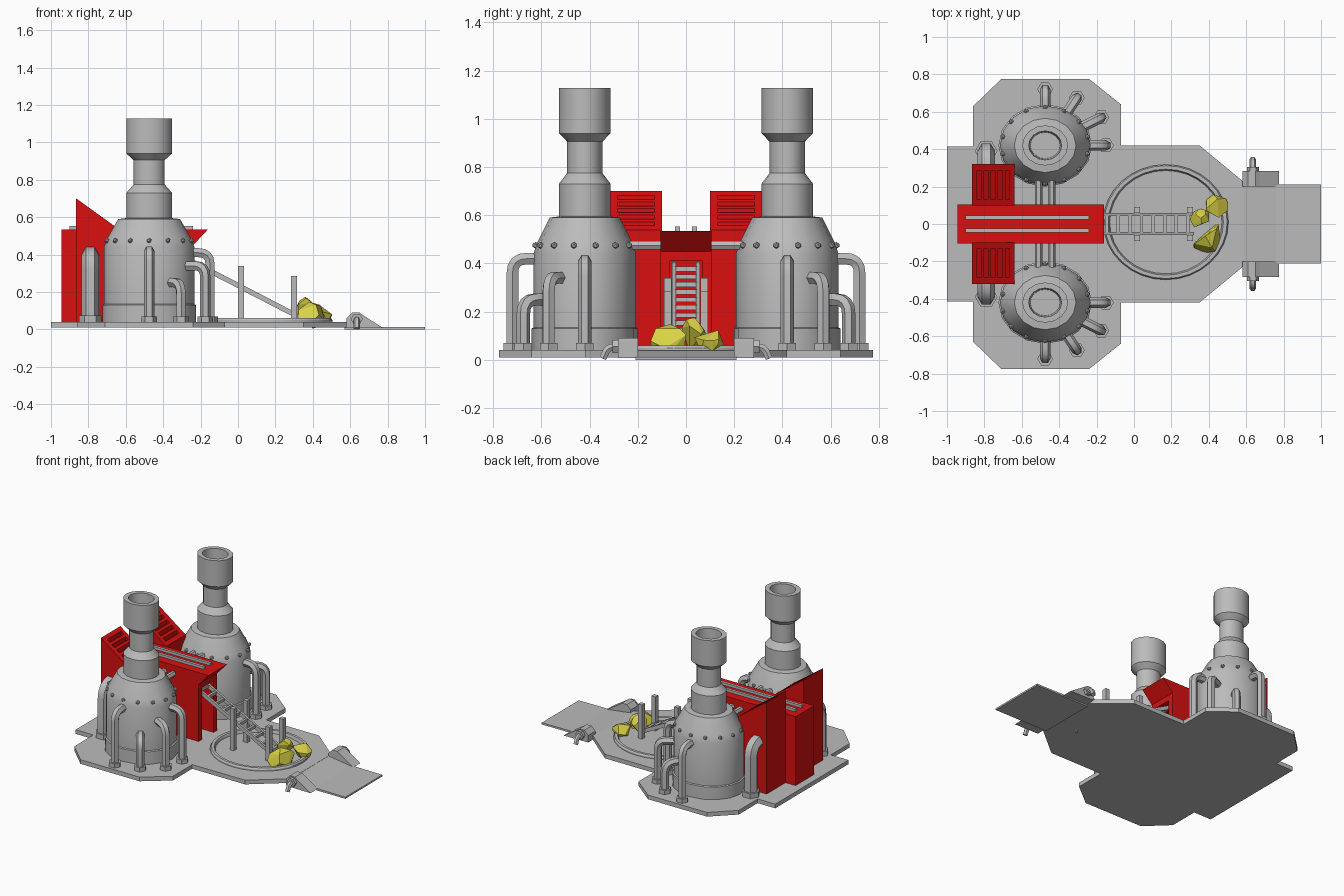
import bpy, bmesh, math, random
from mathutils import Vector, Matrix

if "Cube" in bpy.data.objects:
    bpy.data.objects.remove(bpy.data.objects["Cube"])
random.seed(4)


def material(name, rgb):
    m = bpy.data.materials.new(name)
    m.use_nodes = True
    m.diffuse_color = (*rgb, 1)
    m.node_tree.nodes["Principled BSDF"].inputs["Base Color"].default_value = (*rgb, 1)
    return m


GREY = material("grey metal", (0.5, 0.5, 0.5))
RED = material("red paint", (0.7, 0.005, 0.005))
YELLOW = material("yellow crystal", (0.7, 0.65, 0.06))


def finish(bm, name, mat, smooth=False):
    bmesh.ops.recalc_face_normals(bm, faces=bm.faces)
    me = bpy.data.meshes.new(name)
    bm.to_mesh(me)
    bm.free()
    ob = bpy.data.objects.new(name, me)
    bpy.context.collection.objects.link(ob)
    me.materials.append(mat)
    if smooth:
        bpy.ops.object.select_all(action="DESELECT")
        ob.select_set(True)
        bpy.context.view_layer.objects.active = ob
        bpy.ops.object.shade_smooth_by_angle(angle=math.radians(32))
    return ob


def add_prism(bm, pts, axis, lo, hi):
    """Extrude a 2D outline along axis y (points x,z) or z (points x,y)."""
    def place(p, h):
        return (p[0], h, p[1]) if axis == "y" else (p[0], p[1], h)
    face = bm.faces.new([bm.verts.new(place(p, lo)) for p in pts])
    new = bmesh.ops.extrude_face_region(bm, geom=[face])["geom"]
    move = Vector(place((0, 0), hi - lo))
    bmesh.ops.translate(bm, vec=move, verts=[v for v in new if isinstance(v, bmesh.types.BMVert)])


def prism(name, pts, axis, lo, hi, mat):
    bm = bmesh.new()
    add_prism(bm, pts, axis, lo, hi)
    return finish(bm, name, mat)


def box(name, x, y, z, mat):
    return prism(name, [(x[0], y[0]), (x[1], y[0]), (x[1], y[1]), (x[0], y[1])], "z", *z, mat)


def lathe(name, profile, centre, scale, mat, sides=16):
    bm = bmesh.new()
    vs = [bm.verts.new((r, 0, z)) for r, z in profile]
    edges = [bm.edges.new(pair) for pair in zip(vs, vs[1:])]
    bmesh.ops.spin(bm, geom=vs + edges, cent=(0, 0, 0), axis=(0, 0, 1), angle=math.tau, steps=sides)
    bmesh.ops.remove_doubles(bm, verts=bm.verts, dist=1e-4)
    ob = finish(bm, name, mat, True)
    ob.scale = (*scale, 1)
    ob.location = (*centre, 0)
    return ob


def tube(name, pts, radius, mat, bend=0.06):
    """Pipe through the points with rounded corners."""
    pts = [Vector(p) for p in pts]
    path = [pts[0]]
    for a, b, c in zip(pts, pts[1:], pts[2:]):
        p, q = b + (a - b).normalized() * bend, b + (c - b).normalized() * bend
        for i in range(5):
            t = i / 4
            path.append(p * (1 - t) ** 2 + b * 2 * t * (1 - t) + q * t * t)
    path.append(pts[-1])
    cu = bpy.data.curves.new(name, "CURVE")
    cu.dimensions = "3D"
    cu.bevel_depth, cu.bevel_resolution, cu.use_fill_caps = radius, 1, True
    sp = cu.splines.new("POLY")
    sp.points.add(len(path) - 1)
    for s, p in zip(sp.points, path):
        s.co = (*p, 1)
    ob = bpy.data.objects.new(name, cu)
    bpy.context.collection.objects.link(ob)
    cu.materials.append(mat)
    bpy.ops.object.select_all(action="DESELECT")
    ob.select_set(True)
    bpy.context.view_layer.objects.active = ob
    bpy.ops.object.convert(target="MESH")
    bpy.ops.object.shade_smooth_by_angle(angle=math.radians(50))


def flange(name, x, y, r, top):
    lathe(name, [(0, 0.03), (r, 0.03), (r, top), (0, top)], (x, y), (1, 1), GREY, 6)


# Ground plate and ramp
half = [(-1, 0.415), (-0.86, 0.415), (-0.86, 0.63), (-0.71, 0.775), (-0.24, 0.775),
        (-0.07, 0.64), (-0.07, 0.42), (0.35, 0.42), (0.58, 0.23)]
prism("base_plate", half + [(x, -y) for x, y in reversed(half)], "z", 0.01, 0.04, GREY)
prism("ramp", [(0.57, 0.0), (1, 0.0), (1, 0.012), (0.76, 0.014), (0.57, 0.04)], "y", -0.21, 0.21, GREY)

# Raised rim of the ore pit
lathe("pit_rim", [(0.335, 0.035), (0.335, 0.05), (0.328, 0.06), (0.308, 0.06), (0.3, 0.045), (0.3, 0.035)],
      (0.17, 0.01), (1, 0.92), GREY, 32)

TOWER = [(0, 0.03), (0.25, 0.03), (0.25, 0.13), (0.242, 0.135), (0.242, 0.44), (0.225, 0.485),
         (0.165, 0.59), (0.122, 0.595), (0.122, 0.73), (0.083, 0.775), (0.083, 0.905),
         (0.122, 0.94), (0.122, 1.127), (0.088, 1.127), (0.08, 0.95), (0, 0.95)]
# foot offset from the tower centre, and height of each outlet pipe
OUTLETS = [(0, 0.3, 0.42), (0.17, 0.255, 0.25), (0.3, 0.15, 0.34), (0.325, 0.0, 0.41)]
TX, TY = -0.475, 0.42

for s, side in ((1, "left"), (-1, "right")):
    # Smelter tower with rivets
    lathe(side + "_tower", TOWER, (TX, s * TY), (1, 0.88), GREY)
    bm = bmesh.new()
    for i in range(14):
        a = math.tau * (i + 0.5) / 14
        at = (TX + 0.232 * math.cos(a), s * TY + 0.204 * math.sin(a), 0.475)
        bmesh.ops.create_icosphere(bm, subdivisions=1, radius=0.014, matrix=Matrix.Translation(at))
    finish(bm, side + "_tower_rivets", GREY, True)

    # Outlet pipes around the tower
    for i, (dx, dy, h) in enumerate(OUTLETS):
        fx, fy = TX + dx, s * (TY + dy)
        k = 0.55
        tube(f"{side}_outlet_pipe_{i}", [(TX + dx * k, s * (TY + dy * k), h), (fx, fy, h), (fx, fy, 0.04)],
             0.028, GREY)
        flange(f"{side}_outlet_flange_{i}", fx, fy, 0.042, 0.07)

    # Large feed pipe into the vent housing
    tube(side + "_feed_pipe", [(-0.79, s * 0.28, 0.4), (-0.79, s * 0.39, 0.4), (-0.79, s * 0.39, 0.04)],
         0.047, GREY, 0.08)
    flange(side + "_feed_flange", -0.79, s * 0.39, 0.06, 0.075)

    # Vent housing: sloped top with louvre slots
    def top(x, drop=0.0):
        return (x, 0.7 - (x + 0.865) * 0.72 - drop)
    slots = []
    for i in range(5):
        x = -0.84 + i * 0.038
        slots += [top(x), top(x, 0.03), top(x + 0.022, 0.03), top(x + 0.022)]
    ends = [(-0.64, 0.035), (-0.865, 0.035), top(-0.865)]
    bm = bmesh.new()
    for lo, hi, notch in ((0.1, 0.13, []), (0.13, 0.285, slots), (0.285, 0.32, [])):
        add_prism(bm, ends + notch + [top(-0.64)], "y", s * lo, s * hi)
    finish(bm, side + "_vent_housing", RED)

    # Twin transfer tubes from tower to the central hall
    for x in (-0.51, -0.44):
        tube(side + "_transfer_tube", [(x, s * 0.09, 0.475), (x, s * 0.26, 0.475)], 0.02, GREY)

    # Roof rail, conveyor rail and posts
    box(side + "_roof_rail", (-0.9, -0.24), sorted((s * 0.025, s * 0.045)), (0.53, 0.553), GREY)
    prism(side + "_conveyor_rail", [(-0.3, 0.375), (0.32, 0.055), (0.32, 0.085), (-0.3, 0.405)],
          "y", s * 0.042, s * 0.058, GREY)
    for x, h in ((0.015, 0.34), (0.3, 0.285)):
        box(side + "_conveyor_post", (x - 0.016, x + 0.016), sorted((s * 0.06, s * 0.092)), (0.03, h), GREY)

    # Ramp hinge block with a hooked clamp
    prism(side + "_hinge_block", [(0.58, 0.01), (0.775, 0.008), (0.67, 0.075), (0.65, 0.09), (0.61, 0.09), (0.58, 0.06)],
          "y", s * 0.2, s * 0.283, GREY)
    tube(side + "_clamp_hook", [(0.635, s * 0.27, 0.055), (0.635, s * 0.325, 0.05), (0.635, s * 0.345, 0.005)],
         0.017, GREY, 0.02)
    tube(side + "_clamp_collar", [(0.635, s * 0.28, 0.055), (0.635, s * 0.305, 0.055)], 0.032, GREY)

# Central hall: two side walls, rear core and a roof with a beaked front
for s, side in ((1, "left"), (-1, "right")):
    box(side + "_hall_wall", (-0.4, -0.24), sorted((s * 0.066, s * 0.105)), (0.035, 0.45), RED)
box("hall_core", (-0.945, -0.36), (-0.105, 0.105), (0.035, 0.45), RED)
box("hall_lintel", (-0.36, -0.24), (-0.066, 0.066), (0.41, 0.45), RED)
prism("hall_roof", [(-0.945, 0.45), (-0.24, 0.45), (-0.16, 0.535), (-0.945, 0.535)], "y", -0.105, 0.105, RED)

# Conveyor rungs
for i in range(10):
    x = -0.27 + i * 0.062
    z = 0.38 - (x + 0.27) * 0.516
    box("conveyor_rung", (x - 0.009, x + 0.009), (-0.045, 0.045), (z - 0.013, z + 0.007), GREY)

# Ore chunks: faceted hulls
for i, (at, size, turn) in enumerate([((0.395, -0.075, 0.075), (0.072, 0.105, 0.075), -0.4),
                                      ((0.44, 0.095, 0.075), (0.066, 0.066, 0.06), 0.3),
                                      ((0.355, 0.025, 0.1), (0.06, 0.055, 0.075), 0.8)]):
    bm = bmesh.new()
    for _ in range(16):
        p = Vector([random.gauss(0, 1) for _ in range(3)]).normalized()
        bm.verts.new([a * b for a, b in zip(p, size)])
    hull = bmesh.ops.convex_hull(bm, input=bm.verts)
    bmesh.ops.transform(bm, verts=bm.verts, matrix=Matrix.Translation(at) @ Matrix.Rotation(turn, 4, "Z"))
    finish(bm, f"ore_chunk_{i}", YELLOW)
